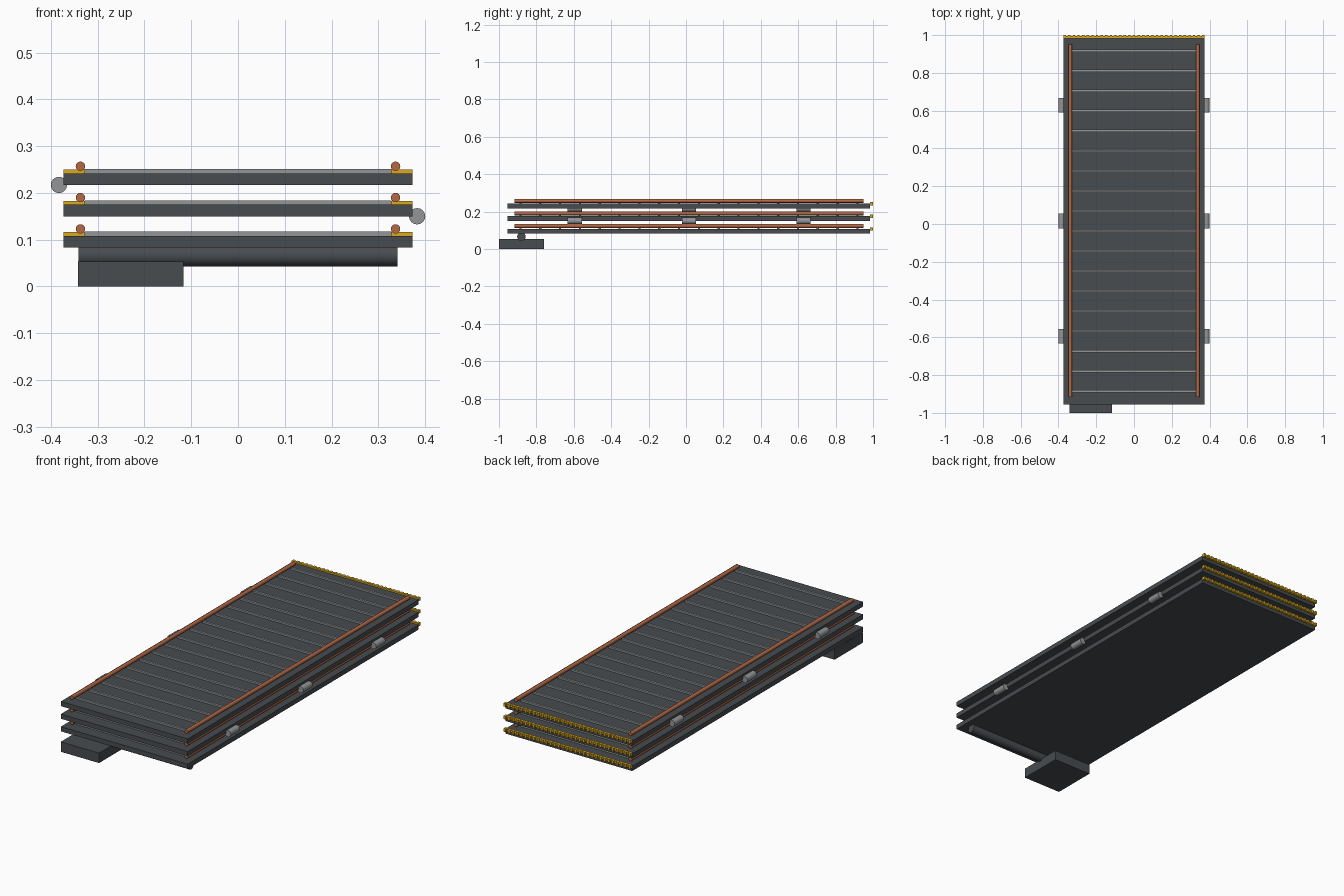
import bpy
import math

cube = bpy.data.objects.get("Cube")
if cube:
    bpy.data.objects.remove(cube, do_unlink=True)


def material(name, r, g, b):
    m = bpy.data.materials.new(name)
    m.use_nodes = True
    m.diffuse_color = (r, g, b, 1)
    m.node_tree.nodes["Principled BSDF"].inputs["Base Color"].default_value = (r, g, b, 1)
    return m


DARK = material("dark_metal", 0.065, 0.072, 0.08)
GREY = material("grey_metal", 0.29, 0.3, 0.31)
ORANGE = material("orange_rail", 0.46, 0.14, 0.06)
YELLOW = material("safety_yellow", 0.7, 0.4, 0.015)


def box(name, x, y, z, mat):
    """Box from (low, high) ranges."""
    bpy.ops.mesh.primitive_cube_add(size=1)
    ob = bpy.context.object
    ob.name = name
    ob.location = [(a + b) / 2 for a, b in (x, y, z)]
    ob.scale = [b - a for a, b in (x, y, z)]
    bpy.ops.object.transform_apply(location=False, rotation=False, scale=True)
    ob.data.materials.append(mat)
    return ob


def rod(name, radius, length, centre, axis, mat, sides=16):
    rot = (0, math.pi / 2, 0) if axis == "x" else (math.pi / 2, 0, 0)
    bpy.ops.mesh.primitive_cylinder_add(vertices=sides, radius=radius, depth=length,
                                        location=centre, rotation=rot)
    ob = bpy.context.object
    ob.name = name
    ob.data.materials.append(mat)
    bpy.ops.object.shade_smooth_by_angle(angle=math.radians(40))
    return ob


def array(ob, count, offset):
    mod = ob.modifiers.new("repeat", "ARRAY")
    mod.count = count
    mod.use_relative_offset = False
    mod.use_constant_offset = True
    mod.constant_offset_displace = offset


HALF = 0.373
PITCH = 0.067
BACK = 0.985

# Three stacked panels
for i, level in enumerate(("lower", "middle", "upper")):
    z = 0.083 + i * PITCH
    top = z + 0.025
    box(level + "_panel", (-HALF, HALF), (-0.955, BACK), (z, top), DARK)

    # Grip slats across the deck
    slat = box(level + "_grip_slats", (-0.328, 0.328), (-0.891, -0.879), (top, top + 0.009), GREY)
    array(slat, 18, (0, 0.106, 0))

    # Side rails
    for side, x in (("right", -0.337), ("left", 0.337)):
        rod(level + "_" + side + "_rail", 0.01, 1.866, (x, 0.017, top + 0.015), "y", ORANGE)

    # Toothed warning edge at the back
    box(level + "_warning_strip", (-HALF, HALF), (BACK - 0.002, 0.994), (top - 0.006, top + 0.008), YELLOW)
    tooth = box(level + "_warning_teeth", (-HALF, -HALF + 0.012), (BACK, 1.0),
                (top - 0.009, top + 0.008), YELLOW)
    array(tooth, 31, ((2 * HALF - 0.012) / 30, 0, 0))

# Hinge barrels, alternating sides between the panels
for side, x, z in (("left", 0.383, 0.15), ("right", -0.383, 0.217)):
    for place, y in (("front", -0.594), ("middle", 0.016), ("back", 0.628)):
        rod(side + "_" + place + "_hinge", 0.0175, 0.077, (x, y, z), "y", GREY)

# Drive shaft and gearbox under the front
rod("drive_shaft", 0.023, 0.682, (0, -0.88, 0.066), "x", DARK)
box("gearbox", (-0.342, -0.117), (-1.0, -0.76), (0, 0.053), DARK)
